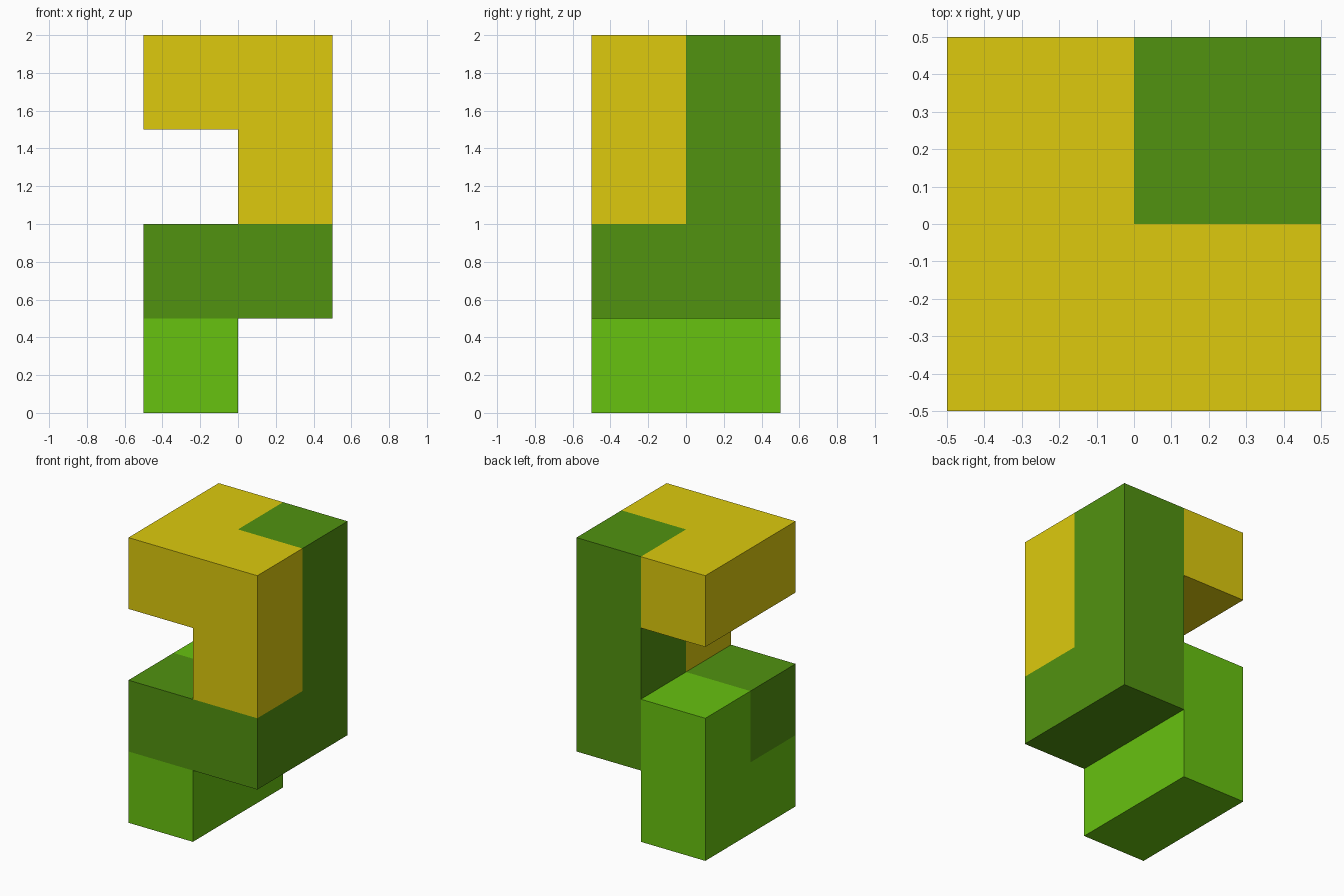
import bpy, bmesh
from mathutils import Vector

if "Cube" in bpy.data.objects:
    bpy.data.objects.remove(bpy.data.objects["Cube"])

CELL = 0.5  # edge of one puzzle cell


def material(name, rgb):
    m = bpy.data.materials.new(name)
    m.diffuse_color = (*rgb, 1.0)
    m.use_nodes = True
    m.node_tree.nodes["Principled BSDF"].inputs["Base Color"].default_value = m.diffuse_color
    return m


def piece(name, cells, mat):
    """Closed block piece made of unit cells (x, y, z), without inner walls."""
    bm = bmesh.new()
    for cell in cells:
        for axis in range(3):
            for sign in (-1, 1):
                n = Vector((0, 0, 0))
                n[axis] = sign
                if tuple(int(c + d) for c, d in zip(cell, n)) in cells:
                    continue
                u = Vector((0, 0, 0))
                u[(axis + 1) % 3] = 1
                v = n.cross(u)
                mid = Vector(cell) + Vector((-0.5, -0.5, 0.5)) + n / 2
                corners = [mid + (a * u + b * v) / 2
                           for a, b in ((-1, -1), (1, -1), (1, 1), (-1, 1))]
                bm.faces.new([bm.verts.new(c * CELL) for c in corners])
    bmesh.ops.remove_doubles(bm, verts=bm.verts[:], dist=1e-4)
    bmesh.ops.recalc_face_normals(bm, faces=bm.faces[:])
    mesh = bpy.data.meshes.new(name)
    bm.to_mesh(mesh)
    bm.free()
    mesh.materials.append(mat)
    bpy.context.collection.objects.link(bpy.data.objects.new(name, mesh))


# Cells: x 0 left / 1 right, y 0 front / 1 back, z layer 0-3
piece("lower_block", {(0, 0, 0), (0, 1, 0), (0, 1, 1)},
      material("light green", (0.136, 0.539, 0.005)))
piece("middle_block", {(0, 0, 1), (1, 0, 1), (1, 1, 1), (1, 1, 2), (1, 1, 3)},
      material("dark green", (0.083, 0.288, 0.005)))
piece("upper_block", {(1, 0, 2), (1, 0, 3), (0, 0, 3), (0, 1, 3)},
      material("yellow", (0.723, 0.591, 0.004)))
